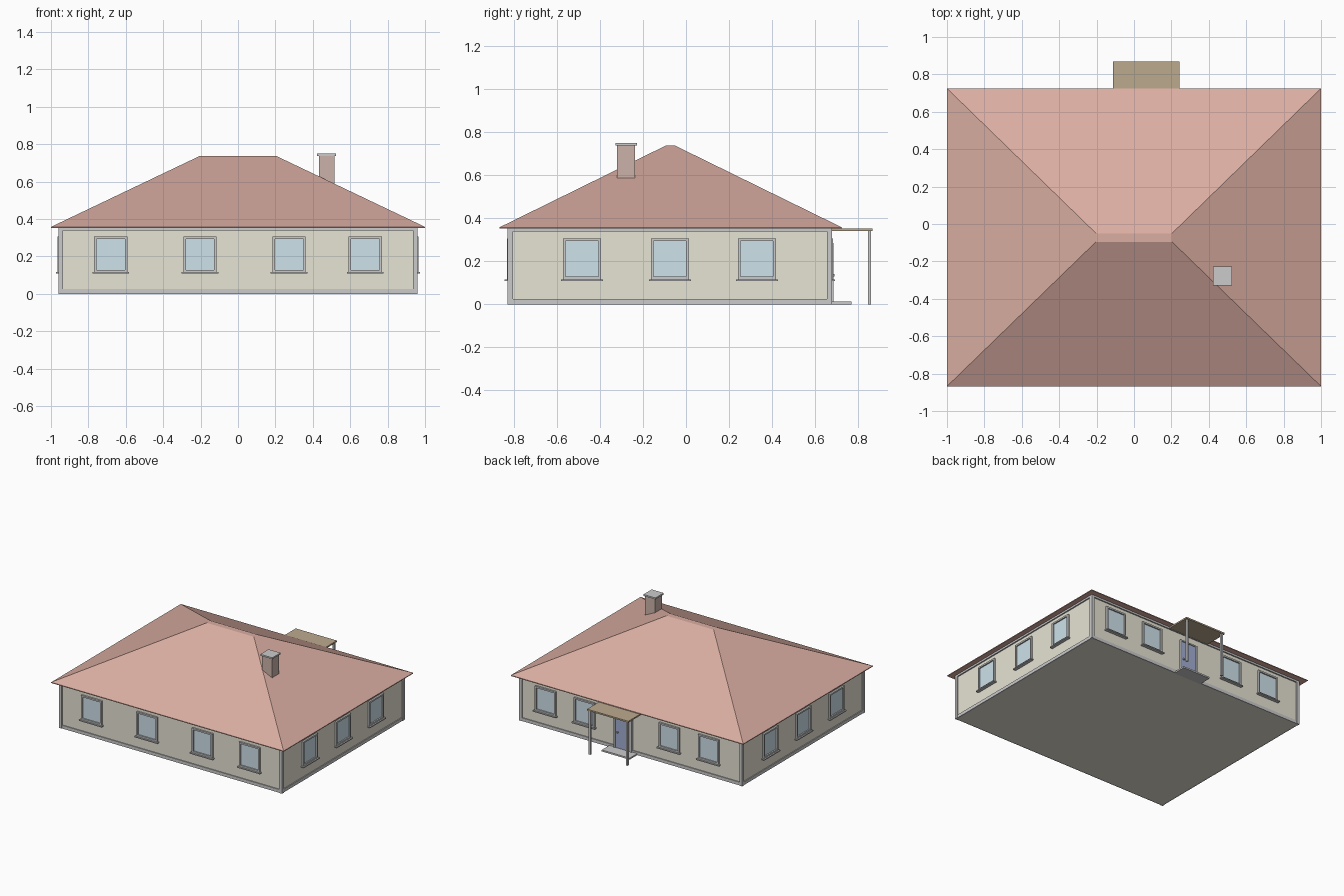
import bpy, bmesh

if "Cube" in bpy.data.objects:
    bpy.data.objects.remove(bpy.data.objects["Cube"])


def material(name, rgb):
    m = bpy.data.materials.new(name)
    m.diffuse_color = (*rgb, 1)
    m.use_nodes = True
    m.node_tree.nodes["Principled BSDF"].inputs["Base Color"].default_value = m.diffuse_color
    return m


WALL = material("wall_cream", (0.80, 0.77, 0.66))
ROOF = material("roof_tile", (0.70, 0.42, 0.36))
BRICK = material("chimney_brick", (0.60, 0.45, 0.40))
GLASS = material("glass_blue", (0.62, 0.76, 0.83))
DOOR = material("door_blue", (0.36, 0.43, 0.65))
WOOD = material("canopy_wood", (0.50, 0.40, 0.27))
TRIM = material("trim_pale", (0.80, 0.80, 0.79))


def boxes(name, spans, mat=None):
    """One object made of boxes given as ((x0,x1),(y0,y1),(z0,z1))."""
    bm = bmesh.new()
    for span in spans:
        verts = bmesh.ops.create_cube(bm, size=1)["verts"]
        for v in verts:
            v.co = [sum(s) / 2 + c * abs(s[1] - s[0]) for s, c in zip(span, v.co)]
    return finish(name, bm, mat)


def finish(name, bm, mat):
    bmesh.ops.recalc_face_normals(bm, faces=bm.faces)
    me = bpy.data.meshes.new(name)
    bm.to_mesh(me)
    bm.free()
    if mat:
        me.materials.append(mat)
    ob = bpy.data.objects.new(name, me)
    bpy.context.collection.objects.link(ob)
    return ob


# Main body: outer trim limits, with wall faces set back by R
X, Y0, Y1, R = 0.96, -0.83, 0.68, 0.01
boxes("walls", [((-X + R, X - R), (Y0 + R, Y1 - R), (0, 0.353))], WALL)


def on_wall(side, u, d, z):
    """Span on a wall: u along it, d outward from the wall face."""
    if side == "front":
        return (u, (Y0 + R - d[0], Y0 + R - d[1]), z)
    if side == "back":
        return (u, (Y1 - R + d[0], Y1 - R + d[1]), z)
    s = 1 if side == "right" else -1
    return ((s * (X - R + d[0]), s * (X - R + d[1])), u, z)


# Corner strips, plinth and top band
C = 0.024
boxes("corner_strips", [((x, x + C), (y, y + C), (0, 0.353))
                        for x in (-X, X - C) for y in (Y0, Y1 - C)], TRIM)
runs = {"front": (-X + C, X - C), "back": (-X + C, X - C),
        "right": (Y0 + C, Y1 - C), "left": (Y0 + C, Y1 - C)}
boxes("plinth", [on_wall(s, u, (-0.005, 0.007), (0, 0.025)) for s, u in runs.items()])
boxes("top_band", [on_wall(s, u, (-0.005, 0.01), (0.338, 0.353))
                   for s, u in runs.items()], TRIM)

# Windows: recessed pane, four frame bars and a projecting sill
SIDE_WINDOWS = (-0.484, -0.075, 0.33)
windows = {"front": (-0.68, -0.203, 0.273, 0.68), "back": (-0.67, -0.33, 0.40, 0.735),
           "left": SIDE_WINDOWS, "right": SIDE_WINDOWS}
panes, frames, sills = [], [], []
for side, centres in windows.items():
    for c in centres:
        panes.append(on_wall(side, (c - 0.078, c + 0.078), (-0.005, 0.004), (0.12, 0.298)))
        for a, b, z0, z1 in ((-0.089, -0.076, 0.115, 0.306), (0.076, 0.089, 0.115, 0.306),
                             (-0.076, 0.076, 0.115, 0.128), (-0.076, 0.076, 0.294, 0.306)):
            frames.append(on_wall(side, (c + a, c + b), (-0.005, 0.014), (z0, z1)))
        sills.append(on_wall(side, (c - 0.098, c + 0.098), (-0.005, 0.024), (0.108, 0.116)))
boxes("window_panes", panes, GLASS)
boxes("window_frames", frames, TRIM)
boxes("window_sills", sills)

# Hipped roof with a small flat top
bm = bmesh.new()
rings = [((-1, 1), (-0.868, 0.725), 0.352), ((-1, 1), (-0.868, 0.725), 0.358),
         ((-0.203, 0.203), (-0.095, -0.05), 0.738)]
loops = [[bm.verts.new((x[i], y[j], z)) for i, j in ((0, 0), (1, 0), (1, 1), (0, 1))]
         for x, y, z in rings]
for lo, hi in zip(loops, loops[1:]):
    for i in range(4):
        k = (i + 1) % 4
        bm.faces.new((lo[i], lo[k], hi[k], hi[i]))
bm.faces.new(loops[0])
bm.faces.new(loops[-1])
finish("hip_roof", bm, ROOF)

# Chimney
boxes("chimney", [((0.432, 0.517), (-0.320, -0.237), (0.5, 0.738))], BRICK)
boxes("chimney_cap", [((0.422, 0.525), (-0.328, -0.227), (0.738, 0.75))])

# Back entrance: door, frame, handle, step and canopy on posts
D = 0.066
boxes("door", [((D - 0.066, D + 0.066), (0.665, 0.680), (0.012, 0.275))], DOOR)
boxes("door_frame", [((D - 0.077, D - 0.066), (0.665, 0.686), (0.012, 0.285)),
                     ((D + 0.066, D + 0.077), (0.665, 0.686), (0.012, 0.285)),
                     ((D - 0.066, D + 0.066), (0.665, 0.686), (0.275, 0.285))], TRIM)
boxes("door_handle", [((D + 0.04, D + 0.052), (0.68, 0.69), (0.13, 0.14))])
boxes("door_step", [((D - 0.12, D + 0.12), (0.67, 0.77), (0, 0.012))])
boxes("canopy_roof", [((D - 0.177, D + 0.177), (0.675, 0.868), (0.340, 0.3515))], WOOD)
boxes("canopy_posts", [((D + s * 0.16 - 0.0075, D + s * 0.16 + 0.0075), (0.847, 0.862), (0, 0.341))
                       for s in (-1, 1)], TRIM)
